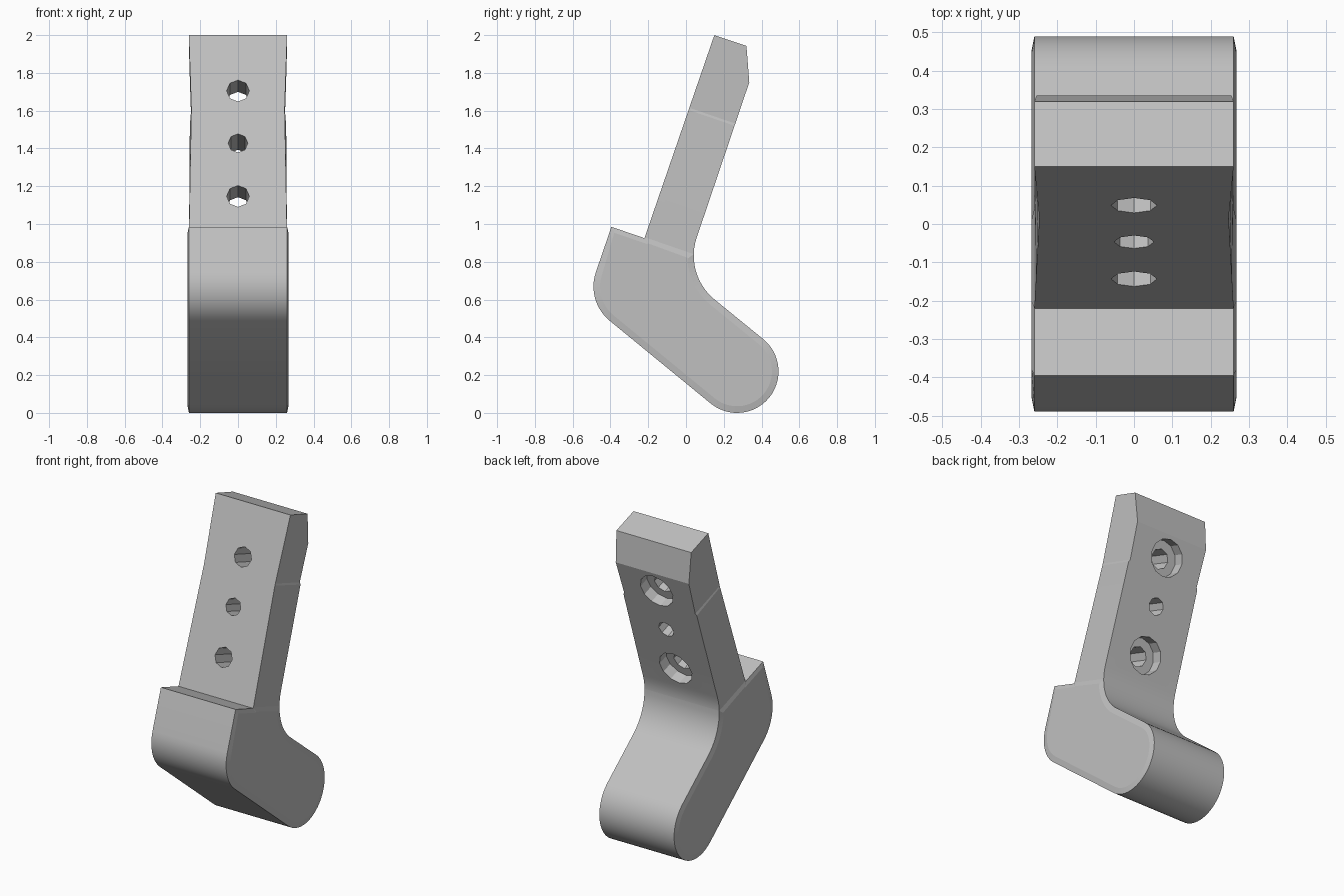
import bpy, bmesh
from math import sin, cos, radians
from mathutils import Vector

if "Cube" in bpy.data.objects:
    bpy.data.objects.remove(bpy.data.objects["Cube"])

TILT = radians(19)
UP = Vector((0, sin(TILT), cos(TILT)))        # along the upright arm
BACK = Vector((0, cos(TILT), -sin(TILT)))     # through the arm, front to back
BASE = Vector((0, -0.22, 0.925))              # foot of the arm's front face
THICK, NOTCH = 0.26, 0.724

grey = bpy.data.materials.new("light_grey")
grey.use_nodes = True
grey.diffuse_color = (0.53, 0.53, 0.53, 1)
grey.node_tree.nodes["Principled BSDF"].inputs["Base Color"].default_value = grey.diffuse_color


def arc(cy, cz, r, a0, a1, n):
    angles = [radians(a0 + (a1 - a0) * i / n) for i in range(n + 1)]
    return [(cy + r * cos(a), cz + r * sin(a)) for a in angles]


# side outline: arm, inner fillet, rounded toe, rounded heel, shoulder
outline = [(0.15, 2.0), (0.32, 1.943), (0.335, 1.75)]
outline += arc(0.341, 0.8325, 0.30, 161, 230.7, 12)
outline += arc(0.27, 0.22, 0.22, 50.7, -129.3, 26)
outline += arc(-0.256, 0.669, 0.234, 230.7, 161, 10)
outline += [(-0.395, 0.985), (BASE.y, BASE.z)]

bm = bmesh.new()
face = bm.faces.new([bm.verts.new((-0.26, y, z)) for y, z in outline])
ext = bmesh.ops.extrude_face_region(bm, geom=[face])
bmesh.ops.translate(bm, vec=(0.52, 0, 0),
                    verts=[v for v in ext["geom"] if isinstance(v, bmesh.types.BMVert)])

# cross cuts that let the arm narrow to a waist
for t in (0.005, 0.25, 0.5, NOTCH - 0.006, NOTCH + 0.006, 0.9):
    bmesh.ops.bisect_plane(bm, geom=bm.verts[:] + bm.edges[:] + bm.faces[:],
                           plane_co=BASE + UP * t, plane_no=UP)
for v in bm.verts:
    t = (v.co - BASE).dot(UP)
    if t > 0.004:
        if t < NOTCH:
            half = 0.26 - 0.013 * t / NOTCH
            if (v.co - BASE).dot(BACK) > THICK / 2:
                half += 0.008 * t / NOTCH
        else:
            half = 0.247 + 0.013 * (t - NOTCH) / 0.41
        v.co.x = half if v.co.x > 0 else -half

# slightly raised cheeks on the foot
bmesh.ops.recalc_face_normals(bm, faces=bm.faces[:])
cheeks = [f for f in bm.faces if abs(f.normal.x) > 0.9
          and (f.calc_center_median() - BASE).dot(UP) < 0]
bmesh.ops.inset_individual(bm, faces=cheeks, thickness=0.035, depth=0.007)

mesh = bpy.data.meshes.new("bracket_body")
bm.to_mesh(mesh)
bm.free()
mesh.materials.append(grey)
body = bpy.data.objects.new("bracket_body", mesh)
bpy.context.collection.objects.link(body)


def drill(name, t, radius, start, end, sides):
    """Cut a round hole through the arm between two depths."""
    bpy.ops.mesh.primitive_cylinder_add(
        vertices=sides, radius=radius, depth=end - start,
        location=BASE + UP * t + BACK * (start + end) / 2,
        rotation=BACK.to_track_quat('Z', 'Y').to_euler())
    cutter = bpy.context.object
    cutter.name = name
    cutter.hide_render = True
    cutter.data.materials.append(grey)
    mod = body.modifiers.new(name, 'BOOLEAN')
    mod.operation, mod.solver, mod.object = 'DIFFERENCE', 'EXACT', cutter
    bpy.context.view_layer.objects.active = body
    bpy.ops.object.modifier_apply(modifier=name)
    bpy.data.objects.remove(cutter)


# two counterbored bolt holes and a plain hole between them
for name, t in (("lower", 0.235), ("upper", 0.825)):
    drill(name + "_bolt_hole", t, 0.06, -0.1, 0.4, 8)
    drill(name + "_counterbore", t, 0.112, THICK - 0.07, 0.4, 12)
drill("middle_hole", 0.532, 0.052, -0.1, 0.4, 8)

bpy.ops.object.select_all(action='DESELECT')
body.select_set(True)
bpy.context.view_layer.objects.active = body
bpy.ops.object.shade_smooth_by_angle(angle=radians(9))
